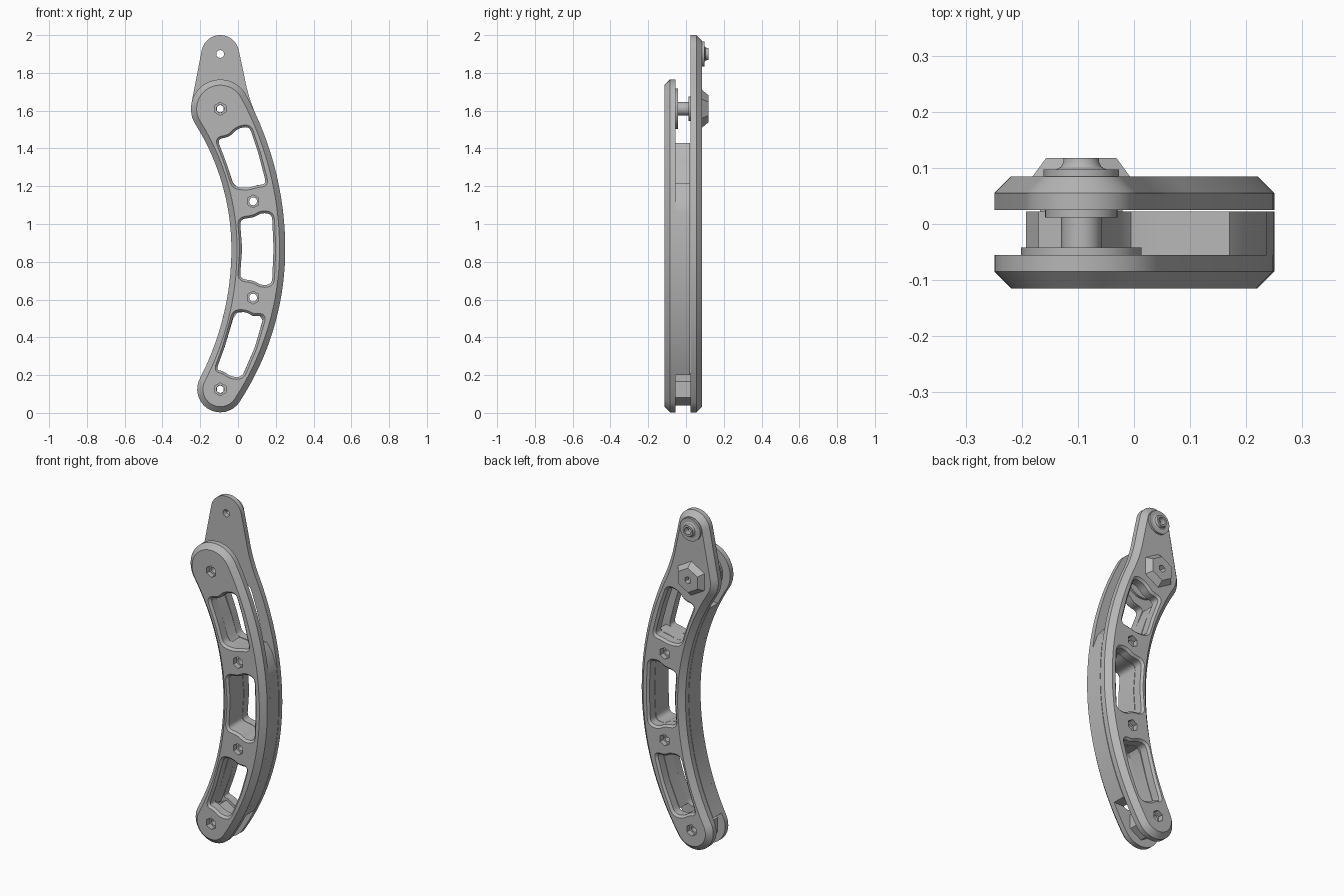
import bpy, bmesh, math
from mathutils import Vector

cube = bpy.data.objects.get("Cube")
if cube:
    bpy.data.objects.remove(cube, do_unlink=True)

grey = bpy.data.materials.new("metal grey")
grey.use_nodes = True
grey.diffuse_color = (0.47, 0.47, 0.47, 1)
grey.node_tree.nodes["Principled BSDF"].inputs["Base Color"].default_value = (0.47, 0.47, 0.47, 1)

MID = 0.867                      # height of the bow's widest point
OUT_X, IN_X = 0.25, -0.035       # outer and inner edge at that height
LOW, TOP, TIP = Vector((-0.094, 0.125)), Vector((-0.094, 1.61)), Vector((-0.094, 1.9))
LOW_R, TOP_R, TIP_R = 0.122, 0.155, 0.1
SCREWS = [Vector((0.08, 0.61)), Vector((0.08, 1.12))]


def finish(name, bm):
    bmesh.ops.recalc_face_normals(bm, faces=bm.faces)
    mesh = bpy.data.meshes.new(name)
    for f in bm.faces:
        f.smooth = True
    bm.to_mesh(mesh)
    bm.free()
    mesh.set_sharp_from_angle(angle=math.radians(30))
    mesh.materials.append(grey)
    ob = bpy.data.objects.new(name, mesh)
    bpy.context.collection.objects.link(ob)
    return ob


def arc(c, r, a0, a1, n=16):
    return [Vector((c[0] + r * math.cos(a0 + (a1 - a0) * i / n),
                    c[1] + r * math.sin(a0 + (a1 - a0) * i / n))) for i in range(n + 1)]


def clean(pts):
    return [p for i, p in enumerate(pts) if (p - pts[i - 1]).length > 1e-4]


def fillet(pts, radius=0.03, n=5):
    """Round every corner of a closed polygon with a quadratic curve."""
    out, pts = [], [Vector(p) for p in pts]
    for i, p in enumerate(pts):
        a, b = pts[i - 1] - p, pts[(i + 1) % len(pts)] - p
        a, b = (v.normalized() * min(radius, v.length * 0.48) for v in (a, b))
        for k in range(n + 1):
            t = k / n
            out.append(p + a * (1 - t) ** 2 + b * t ** 2)
    return clean(out)


def offset(pts, d):
    """Move a closed loop outward by d."""
    n = len(pts)
    area = sum(pts[i - 1].x * pts[i].y - pts[i].x * pts[i - 1].y for i in range(n))
    s = 1 if area > 0 else -1
    out = []
    for i, p in enumerate(pts):
        e0, e1 = (p - pts[i - 1]).normalized(), (pts[(i + 1) % n] - p).normalized()
        n0, n1 = Vector((e0.y, -e0.x)) * s, Vector((e1.y, -e1.x)) * s
        out.append(p + (n0 + n1) * (d / max(0.4, 1 + n0.dot(n1))))
    return out


def plate(name, stacks):
    """Each stack is a list of (loop, y) levels; both ends are capped together."""
    bm = bmesh.new()
    caps = [[], []]
    for stack in stacks:
        rings = [[bm.verts.new((p.x, y, p.y)) for p in loop] for loop, y in stack]
        n = len(rings[0])
        for a, b in zip(rings, rings[1:]):
            for i in range(n):
                bm.faces.new((a[i - 1], a[i], b[i], b[i - 1]))
        for cap, r in zip(caps, (rings[0], rings[-1])):
            cap += [bm.edges.get((r[i - 1], r[i])) for i in range(n)]
    for cap in caps:
        bmesh.ops.triangle_fill(bm, edges=cap, use_beauty=True, normal=(0, 1, 0))
    return finish(name, bm)


def turned(name, c, profile, n=32):
    """Ring part about a y axis through c from a closed (radius, y) profile."""
    bm = bmesh.new()
    rings = [[bm.verts.new((p.x, y, p.y)) for p in
              arc(c, r, math.pi / 2, math.pi * 2.5, n)[:-1]] for r, y in profile]
    for a, b in zip(rings, rings[1:] + rings[:1]):
        for i in range(n):
            bm.faces.new((a[i - 1], a[i], b[i], b[i - 1]))
    return finish(name, bm)


def outer_edge(p, r):
    """Arc centre, radius and end angle where the outer edge meets a round end."""
    k = OUT_X - p.x
    R = (k * k + (p.y - MID) ** 2 - r * r) / (2 * (k - r))
    return (OUT_X - R, MID), R, math.atan2(p.y - MID, p.x - OUT_X + R)


def inner_edge(p, r):
    k = IN_X - p.x
    R = (k * k + (p.y - MID) ** 2 - r * r) / (2 * (k + r))
    return (IN_X - R, MID), R, math.atan2(p.y - MID, p.x - IN_X + R)


def edge_until(edge, z):
    c, R, _ = edge
    return arc(c, R, 0, math.asin((z - MID) / R))


oc0, oR0, oa0 = out_low = outer_edge(LOW, LOW_R)
oc1, oR1, oa1 = out_top = outer_edge(TOP, TOP_R)
ic0, iR0, ia0 = in_low = inner_edge(LOW, LOW_R)
ic1, iR1, ia1 = in_top = inner_edge(TOP, TOP_R)

# Outlines of the two side plates
outer_low = arc(oc0, oR0, oa0, 0)
rest = (arc(ic1, iR1, ia1, 0) + arc(ic0, iR0, 0, ia0)
        + arc(LOW, LOW_R, ia0 + math.pi, oa0 + 2 * math.pi, 24))
front_outline = clean(outer_low + arc(oc1, oR1, 0, oa1)
                      + arc(TOP, TOP_R, oa1, ia1 + math.pi, 28) + rest)
lean = math.asin((TOP_R - TIP_R) / (TIP.y - TOP.y))
bend = edge_until(out_top, 1.55)
p0, p1, p2 = bend[-1], Vector((0.055, 1.66)), Vector((0.034, 1.78))
bend += [p0 * (1 - t) ** 2 + p1 * 2 * t * (1 - t) + p2 * t * t for t in (i / 8 for i in range(9))]
back_outline = clean(outer_low + bend + arc(TIP, TIP_R, lean, math.pi - lean, 24)
                     + arc(TOP, TOP_R, math.pi - lean, ia1 + math.pi, 8) + rest)

# Window openings
mid_slot = fillet([(.01, 1.025), (.085, 1.035), (.125, 1.06), (.18, 1.052), (.188, .87),
                   (.18, .682), (.125, .674), (.085, .7), (.01, .71), (.022, .87)])
top_slot = fillet([(-.11, 1.45), (-.045, 1.46), (-.005, 1.505), (.06, 1.517), (.106, 1.38),
                   (.15, 1.212), (.1, 1.205), (.05, 1.19), (-.022, 1.198), (-.06, 1.32)])
low_slot = fillet([(-.018, .535), (.04, .535), (.08, .512), (.138, .515), (.09, .35),
                   (.022, .19), (-.035, .19), (-.08, .222), (-.115, .227), (-.07, .35)])


def hole(c, y_in, y_out, d):
    """Through hole with a hexagonal socket on the outer face."""
    circle = arc(c, 0.021, 0, 2 * math.pi, 12)[:-1]
    hexa = [c + (p - c).normalized() * (0.034 if i % 2 else 0.034 * math.cos(math.pi / 6))
            for i, p in enumerate(circle)]
    return [(circle, y_in), (circle, y_out - d * 0.03), (hexa, y_out - d * 0.03), (hexa, y_out)]


def side_plate(name, outline, y_in, y_out, holes):
    d = 1 if y_out > y_in else -1
    stacks = [[(outline, y_in), (outline, y_out - d * 0.03), (offset(outline, -0.03), y_out)]]
    for s in (low_slot, mid_slot, top_slot):
        stacks.append([(s, y_in), (s, y_out - d * 0.012), (offset(s, 0.012), y_out)])
    stacks += [hole(c, y_in, y_out, d) for c in holes]
    return plate(name, stacks)


side_plate("front_plate", front_outline, -0.055, -0.115, [LOW, TOP] + SCREWS)
side_plate("back_plate", back_outline, 0.025, 0.085, [LOW, TOP, TIP] + SCREWS)

# Spacer between the plates, forked at both ends
spacer_outline = clean(
    edge_until(out_low, 0.2)[::-1] + edge_until(out_top, 1.08)
    + [Vector(p) for p in ((.205, 1.17), (.17, 1.215), (.1, 1.205), (.05, 1.19), (-.005, 1.195),
                           (-.027, 1.22), (-.06, 1.32), (-.108, 1.43))]
    + edge_until(in_top, 1.43)[::-1] + edge_until(in_low, 0.2)
    + [Vector(p) for p in ((-.125, .2), (-.07, .35), (-.025, .5), (-.005, .53), (.04, .535),
                           (.08, .512), (.115, .512), (.13, .49), (.09, .35), (.025, .2))])
spacer_stacks = [[(loop, -0.055), (loop, 0.022)] for loop in
                 [spacer_outline, mid_slot] + [arc(c, 0.021, 0, 2 * math.pi, 12)[:-1] for c in SCREWS]]
plate("spacer", spacer_stacks)


def washer(name, c, r, y0, y1, n=32, top=None):
    turned(name, c, [(0.021, y0), (r, y0), (top or r, y1), (0.021, y1)], n)


# Pivot hardware
washer("pivot_washer_front", TOP, 0.107, -0.055, -0.042)
washer("pivot_shaft", TOP, 0.036, -0.042, 0.012)
washer("pivot_washer_back", TOP, 0.065, 0.012, 0.025)
washer("pivot_nut", TOP, 0.1, 0.085, 0.118, 6, 0.072)

# Hardware at the lower end and the tip
washer("lower_nut", LOW, 0.085, -0.055, 0.025, 6)
washer("tip_washer", TIP, 0.067, 0.085, 0.097)
turned("tip_collar", TIP, [(0.021, 0.097), (0.045, 0.097), (0.036, 0.102), (0.032, 0.11),
                           (0.032, 0.118), (0.021, 0.118)])
